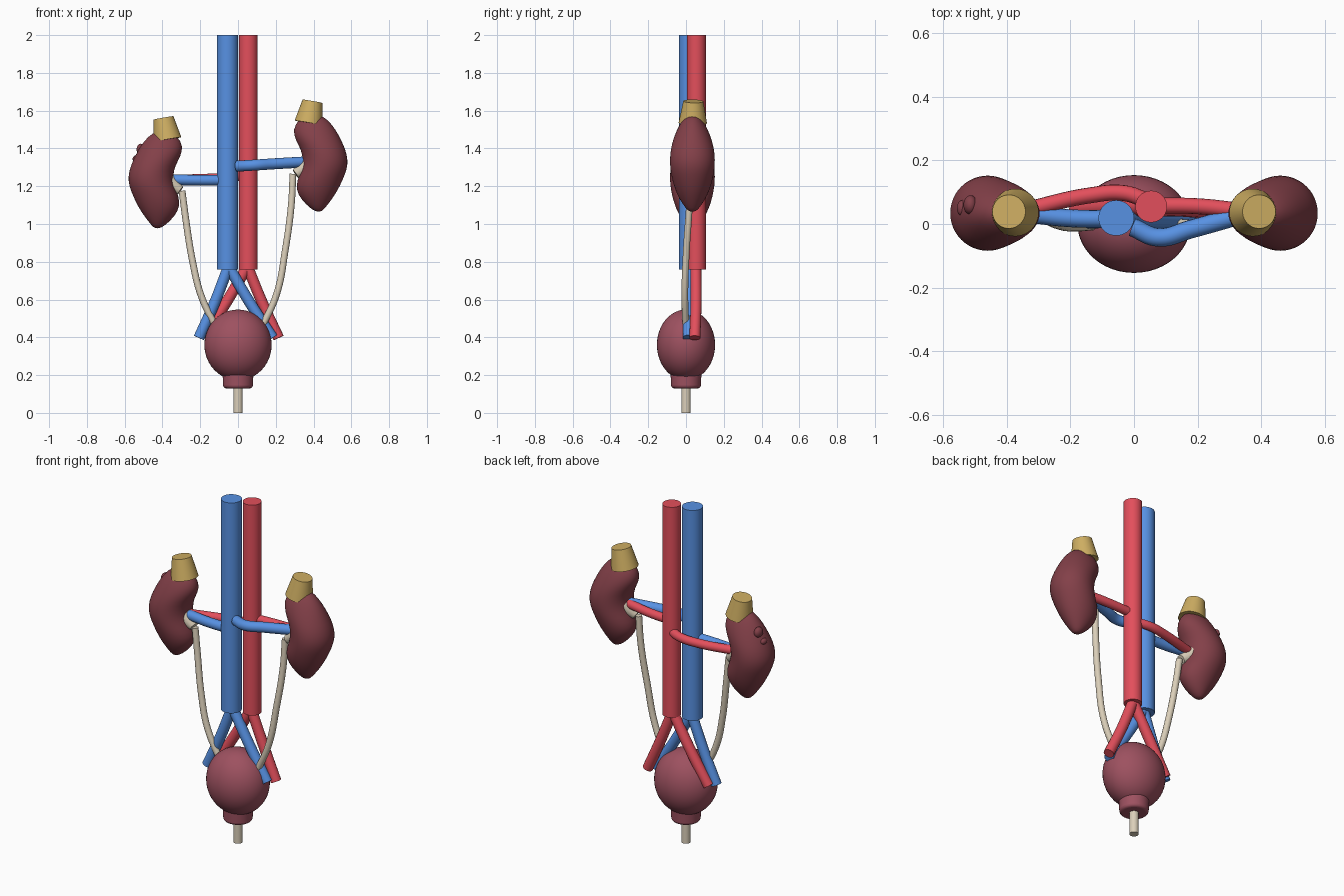
import bpy, bmesh, math
from mathutils import Vector

if "Cube" in bpy.data.objects:
    bpy.data.objects.remove(bpy.data.objects["Cube"])


def mat(name, r, g, b):
    m = bpy.data.materials.new(name)
    m.diffuse_color = ((r / 255) ** 2.2, (g / 255) ** 2.2, (b / 255) ** 2.2, 1)
    m.use_nodes = True
    m.node_tree.nodes["Principled BSDF"].inputs["Base Color"].default_value = m.diffuse_color
    return m


BLUE = mat("vein_blue", 88, 144, 226)
RED = mat("artery_red", 226, 80, 92)
KIDNEY = mat("kidney_brown", 130, 66, 74)
BLADDER = mat("bladder_pink", 156, 82, 96)
GOLD = mat("adrenal_gold", 204, 172, 98)
BEIGE = mat("ureter_beige", 218, 206, 184)


def finish(ob, name, material, angle=40):
    ob.name = name
    ob.data.materials.clear()
    ob.data.materials.append(material)
    bpy.ops.object.select_all(action='DESELECT')
    ob.select_set(True)
    bpy.context.view_layer.objects.active = ob
    bpy.ops.object.shade_smooth_by_angle(angle=math.radians(angle))
    return ob


def cone(name, a, b, r1, r2, material):
    """Capped cylinder or frustum from point a to point b."""
    a, b = Vector(a), Vector(b)
    bpy.ops.mesh.primitive_cone_add(vertices=40, radius1=r1, radius2=r2,
                                    depth=(b - a).length, location=(a + b) / 2)
    ob = bpy.context.object
    ob.rotation_euler = (b - a).to_track_quat('Z', 'Y').to_euler()
    return finish(ob, name, material)


def ball(name, loc, size, material):
    bpy.ops.mesh.primitive_uv_sphere_add(segments=48, ring_count=24, radius=1, location=loc)
    ob = bpy.context.object
    ob.scale = size
    return finish(ob, name, material)


def tube(name, pts, r, material):
    """Smooth round tube through the points."""
    cu = bpy.data.curves.new(name, 'CURVE')
    cu.dimensions = '3D'
    cu.bevel_depth, cu.bevel_resolution = r, 6
    cu.use_fill_caps, cu.resolution_u = True, 10
    sp = cu.splines.new('BEZIER')
    sp.bezier_points.add(len(pts) - 1)
    for p, co in zip(sp.bezier_points, pts):
        p.co = co
        p.handle_left_type = p.handle_right_type = 'AUTO'
    ob = bpy.data.objects.new(name, cu)
    bpy.context.collection.objects.link(ob)
    bpy.ops.object.select_all(action='DESELECT')
    ob.select_set(True)
    bpy.context.view_layer.objects.active = ob
    bpy.ops.object.convert(target='MESH')
    return finish(bpy.context.object, name, material)


# kidney sections: height, inner x, outer x, half depth
SECTIONS = [(1.065, .415, .44, .014), (1.08, .385, .458, .034), (1.13, .333, .497, .068),
            (1.18, .307, .53, .092), (1.235, .312, .556, .108), (1.29, .337, .578, .118),
            (1.34, .344, .583, .121), (1.395, .333, .57, .116), (1.447, .302, .546, .103),
            (1.50, .289, .518, .083), (1.553, .318, .476, .053), (1.58, .37, .43, .022)]


def kidney(name, side, dz):
    bm = bmesh.new()
    n, rings = 24, []
    for z, xi, xo, hy in SECTIONS:
        rings.append([bm.verts.new((side * ((xi + xo) / 2 + (xo - xi) / 2 * math.cos(t)),
                                    .034 + hy * math.sin(t), z + dz))
                      for t in (2 * math.pi * i / n for i in range(n))])
    for lo, hi in zip(rings, rings[1:]):
        for i in range(n):
            j = (i + 1) % n
            bm.faces.new((lo[i], lo[j], hi[j], hi[i]))
    bm.faces.new(rings[0])
    bm.faces.new(rings[-1])
    bmesh.ops.recalc_face_normals(bm, faces=bm.faces)
    me = bpy.data.meshes.new(name)
    bm.to_mesh(me)
    bm.free()
    ob = bpy.data.objects.new(name, me)
    bpy.context.collection.objects.link(ob)
    sub = ob.modifiers.new("round", 'SUBSURF')
    sub.levels = sub.render_levels = 1
    return finish(ob, name, KIDNEY, 80)


# great vessels
cone("vena_cava", (-.056, .019, .76), (-.056, .019, 2), .056, .056, BLUE)
cone("aorta", (.054, .055, .76), (.054, .055, 2), .05, .05, RED)

# kidneys with adrenal glands and pelvis, the right one sits lower
for label, s, dz in (("left", 1, 0), ("right", -1, -.088)):
    kidney(label + "_kidney", s, dz)
    cone(label + "_adrenal_gland", (s * .374, .036, 1.535 + dz), (s * .394, .039, 1.65 + dz),
         .075, .053, GOLD)
    cone(label + "_renal_pelvis", (s * .37, .035, 1.31 + dz), (s * .305, .026, 1.265 + dz),
         .05, .026, BEIGE)

# small surface bumps on the right kidney
ball("kidney_bump_upper", (-.515, .06, 1.395), (.022, .03, .03), KIDNEY)
ball("kidney_bump_lower", (-.54, .05, 1.345), (.018, .025, .018), KIDNEY)

# ureters
tube("left_ureter", [(.291, .024, 1.265), (.282, .018, 1.1), (.25, .002, .86),
                     (.205, -.006, .63), (.12, 0, .44)], .018, BEIGE)
tube("right_ureter", [(-.296, .024, 1.175), (-.277, .018, 1.03), (-.24, .002, .80),
                      (-.195, -.006, .62), (-.11, 0, .44)], .018, BEIGE)

# renal veins and arteries
tube("left_renal_vein", [(-.005, -.01, 1.306), (.075, -.042, 1.311), (.18, -.016, 1.318),
                         (.35, .032, 1.328)], .029, BLUE)
tube("right_renal_vein", [(-.06, .016, 1.232), (-.2, .018, 1.232), (-.35, .034, 1.234)], .028, BLUE)
tube("left_renal_artery", [(.06, .058, 1.312), (.2, .056, 1.318), (.35, .04, 1.328)], .025, RED)
tube("right_renal_artery", [(.05, .07, 1.26), (-.03, .097, 1.25), (-.14, .09, 1.242),
                            (-.35, .042, 1.236)], .025, RED)

# iliac branches
for label, s in (("left", 1), ("right", -1)):
    tube(label + "_iliac_vein", [(-.05, .019, .775), (-.05 + (.115 if s > 0 else -.075), .015, .58),
                                 (.183 if s > 0 else -.207, .012, .397)], .029, BLUE)
    tube(label + "_iliac_artery", [(.05, .052, .775), (.05 + (.08 if s > 0 else -.115), .053, .58),
                                   (.215 if s > 0 else -.18, .047, .397)], .029, RED)

# bladder, its outlet gland and the urethra
ball("bladder", (0, 0, .36), (.178, .154, .187), BLADDER)
gland = cone("prostate", (0, 0, .13), (0, 0, .215), .078, .082, BLADDER)
bev = gland.modifiers.new("soft_edge", 'BEVEL')
bev.width, bev.segments = .014, 3
cone("urethra", (0, 0, 0), (0, 0, .2), .025, .025, BEIGE)
